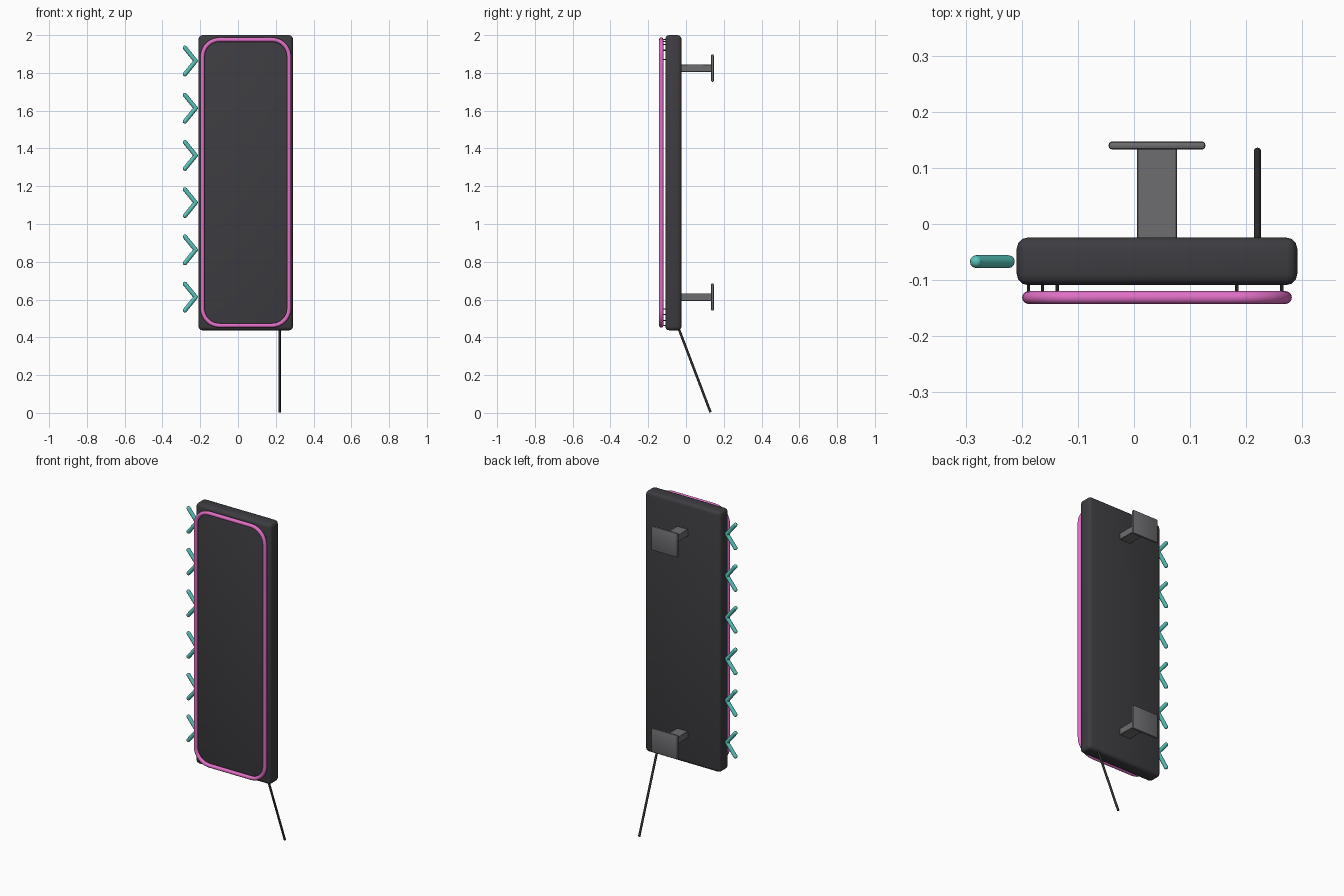
import bpy, math
from mathutils import Vector

if "Cube" in bpy.data.objects:
    bpy.data.objects.remove(bpy.data.objects["Cube"])


def material(name, rgb):
    m = bpy.data.materials.new(name)
    m.diffuse_color = (*rgb, 1)
    m.use_nodes = True
    m.node_tree.nodes["Principled BSDF"].inputs["Base Color"].default_value = m.diffuse_color
    return m


BODY = material("charcoal", (0.047, 0.045, 0.052))
PINK = material("neon pink", (0.75, 0.16, 0.56))
TEAL = material("neon teal", (0.10, 0.55, 0.50))
STEEL = material("bracket grey", (0.155, 0.155, 0.165))
CABLE = material("cable black", (0.03, 0.03, 0.03))


def finish(ob, name, mat):
    ob.name = name
    ob.data.materials.clear()
    ob.data.materials.append(mat)
    bpy.ops.object.select_all(action='DESELECT')
    bpy.context.view_layer.objects.active = ob
    ob.select_set(True)
    bpy.ops.object.shade_smooth_by_angle(angle=math.radians(40))
    return ob


def box(name, lo, hi, mat, bevel=0.0, segments=2):
    lo, hi = Vector(lo), Vector(hi)
    bpy.ops.mesh.primitive_cube_add(size=1, location=(lo + hi) / 2)
    ob = bpy.context.object
    ob.scale = hi - lo
    bpy.ops.object.transform_apply(location=False, rotation=False, scale=True)
    if bevel:
        mod = ob.modifiers.new("Bevel", 'BEVEL')
        mod.width, mod.segments = bevel, segments
        bpy.ops.object.modifier_apply(modifier=mod.name)
    return finish(ob, name, mat)


def rod(name, a, b, radius, mat, sides=12):
    a, b = Vector(a), Vector(b)
    bpy.ops.mesh.primitive_cylinder_add(vertices=sides, radius=radius,
                                        depth=(b - a).length, location=(a + b) / 2)
    ob = bpy.context.object
    ob.rotation_euler = (b - a).to_track_quat('Z', 'Y').to_euler()
    return finish(ob, name, mat)


def tube(name, points, radius, mat, closed=False):
    cu = bpy.data.curves.new(name, 'CURVE')
    cu.dimensions = '3D'
    cu.bevel_depth, cu.bevel_resolution, cu.use_fill_caps = radius, 4, True
    sp = cu.splines.new('POLY')
    sp.points.add(len(points) - 1)
    for p, co in zip(sp.points, points):
        p.co = (*co, 1)
    sp.use_cyclic_u = closed
    ob = bpy.data.objects.new(name, cu)
    bpy.context.collection.objects.link(ob)
    bpy.ops.object.select_all(action='DESELECT')
    bpy.context.view_layer.objects.active = ob
    ob.select_set(True)
    bpy.ops.object.convert(target='MESH')
    return finish(bpy.context.object, name, mat)


# Sign cabinet
box("sign_cabinet", (-0.209, -0.109, 0.437), (0.291, -0.024, 2.0), BODY, 0.02, 3)

# Rounded rectangular neon outline on the front
X0, X1, Z0, Z1, R, Y = -0.188, 0.27, 0.463, 1.976, 0.09, -0.131
path = []
corners = [(X1 - R, Z1 - R), (X0 + R, Z1 - R), (X0 + R, Z0 + R), (X1 - R, Z0 + R)]
for k, (cx, cz) in enumerate(corners):
    for i in range(9):
        a = math.radians(90 * k + 90 * i / 8)
        path.append((cx + R * math.cos(a), Y, cz + R * math.sin(a)))
tube("neon_outline", path, 0.0115, PINK, closed=True)

# Thin standoff pins holding the outline
pins = [(-0.188, 1.87), (-0.163, 1.95), (-0.137, 1.966), (0.183, 1.976), (0.263, 1.92),
        (-0.188, 0.55), (-0.163, 0.49), (0.183, 0.463), (0.263, 0.52)]
for i, (x, z) in enumerate(pins):
    rod(f"standoff_pin_{i + 1}", (x, -0.131, z), (x, -0.1, z), 0.003, BODY, 8)

# Column of neon chevrons down the left side, with rounded ends
for i in range(6):
    z = 0.613 + 0.25 * i
    tip = (-0.224, -0.067, z)
    ends = [(-0.281, -0.067, z + s * 0.07) for s in (1, -1)]
    parts = [rod("chevron_arm", e, tip, 0.0115, TEAL) for e in ends]
    for p in (*ends, tip):
        bpy.ops.mesh.primitive_uv_sphere_add(segments=12, ring_count=8, radius=0.0115, location=p)
        parts.append(finish(bpy.context.object, "chevron_cap", TEAL))
    for p in parts:
        p.select_set(True)
    bpy.context.view_layer.objects.active = parts[0]
    bpy.ops.object.join()
    parts[0].name = f"neon_chevron_{i + 1}"

# Wall brackets: flat arm and mounting plate
for label, z in (("lower", 0.613), ("upper", 1.825)):
    box(f"{label}_bracket_arm", (0.005, -0.04, z - 0.02), (0.077, 0.137, z + 0.02), STEEL, 0.002, 1)
    box(f"{label}_bracket_plate", (-0.045, 0.133, z - 0.072), (0.127, 0.147, z + 0.072), STEEL, 0.005, 2)

# Power cable hanging toward the wall
rod("power_cable", (0.22, -0.044, 0.46), (0.22, 0.13, 0.003), 0.0065, CABLE)
